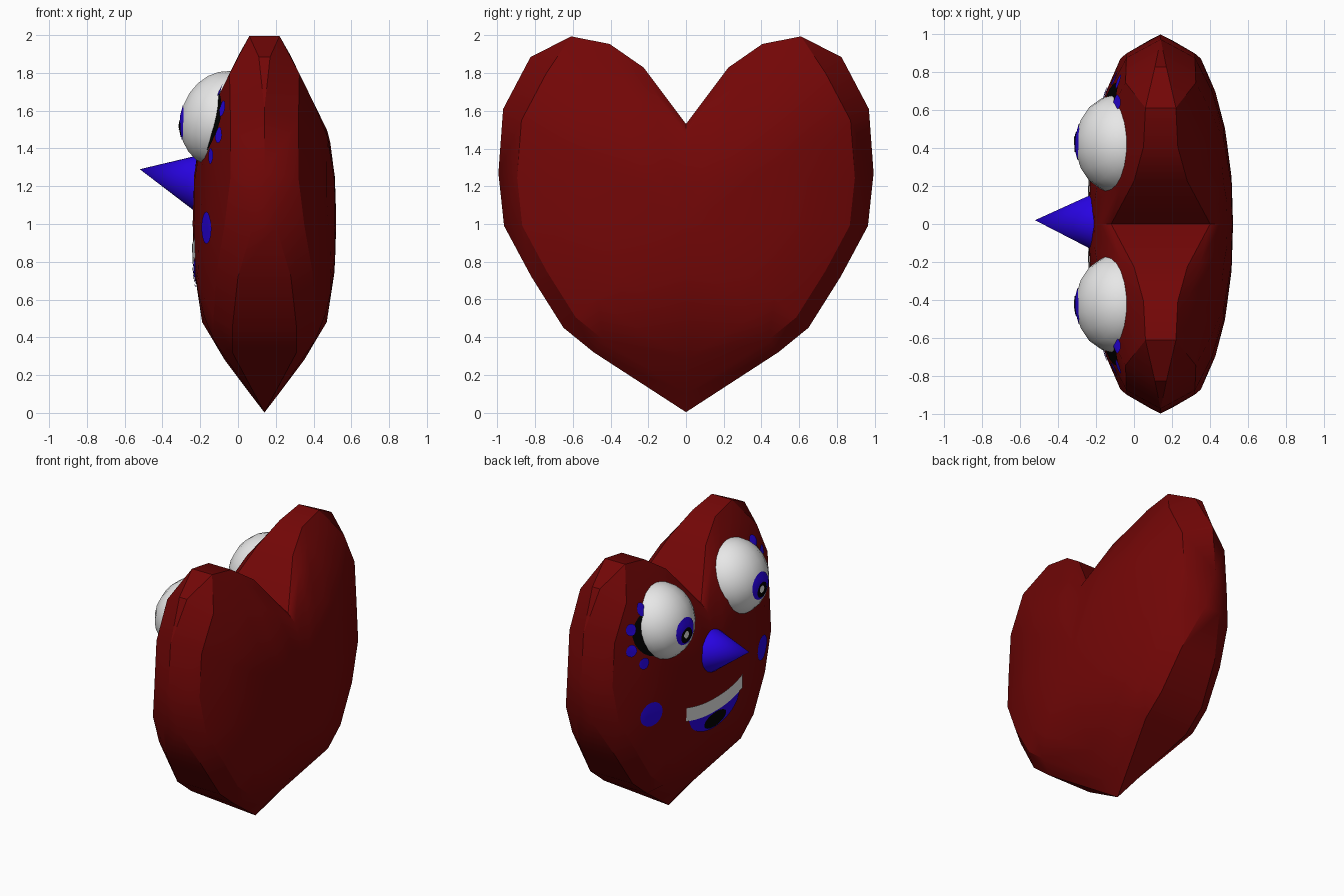
import bpy, bmesh, math
from mathutils import Vector, Matrix
from mathutils.bvhtree import BVHTree

if "Cube" in bpy.data.objects:
    bpy.data.objects.remove(bpy.data.objects["Cube"])


def material(name, rgb):
    m = bpy.data.materials.new(name)
    m.diffuse_color = (*rgb, 1)
    m.use_nodes = True
    m.node_tree.nodes["Principled BSDF"].inputs["Base Color"].default_value = m.diffuse_color
    return m


RED = material("deep red", (0.17, 0.002, 0.002))
BLUE = material("violet blue", (0.022, 0.001, 0.8))
WHITE = material("white", (0.8, 0.8, 0.8))
BLACK = material("black", (0.0, 0.0, 0.0))


def finish(bm, name, mat, angle=30):
    """Turn a bmesh into a shaded object; returns its BVH for projecting details."""
    tree = BVHTree.FromBMesh(bm)
    me = bpy.data.meshes.new(name)
    bm.to_mesh(me)
    bm.free()
    me.materials.append(mat)
    ob = bpy.data.objects.new(name, me)
    bpy.context.collection.objects.link(ob)
    bpy.ops.object.select_all(action='DESELECT')
    ob.select_set(True)
    bpy.context.view_layer.objects.active = ob
    bpy.ops.object.shade_smooth_by_angle(angle=math.radians(angle))
    return tree


# Heart body: outline rings shrinking to the centre while the depth swells.
# Each outline point is (y, z, half thickness of the rim): wide at the cleft.
MID_X, MID_Z = 0.14, 1.0
half = [(0.49, 0.32, 0.17), (0.65, 0.45, 0.17), (0.82, 0.72, 0.14), (0.965, 0.99, 0.06),
        (0.995, 1.27, 0), (0.97, 1.61, 0), (0.825, 1.885, 0.03), (0.61, 1.995, 0.08),
        (0.405, 1.955, 0.09), (0.225, 1.83, 0.14)]
outline = [(0, 0.002, 0)] + half + [(0, 1.53, 0.26)] + [(-y, z, r) for y, z, r in reversed(half)]
RINGS = [(1, 0), (0.9, 0.18), (0.72, 0.27), (0.52, 0.33), (0.26, 0.37)]

bm = bmesh.new()
n = len(outline)
rims = []
for side in (-1, 1):
    rows = []
    for s, depth in RINGS:
        row = []
        for y, z, rim in outline:
            zz = MID_Z + (z - MID_Z) * s
            d = min(rim + (1 - rim / 0.38) * depth, 0.75 * zz, 0.085 + 0.49 * (2 - zz))
            if s == 1:
                d = rim
            row.append(bm.verts.new((MID_X + side * d, y * s, zz)))
        rows.append(row)
    rims.append(rows[0])
    for a, b in zip(rows, rows[1:]):
        for i in range(n):
            j = (i + 1) % n
            bm.faces.new((a[i], a[j], b[j], b[i]))
    tip = bm.verts.new((MID_X + side * 0.38, 0, MID_Z))
    for i in range(n):
        bm.faces.new((rows[-1][i], rows[-1][(i + 1) % n], tip))
# Strip joining both rims over the lobes and through the cleft
for i in range(n):
    j = (i + 1) % n
    if outline[i][2] or outline[j][2]:
        bm.faces.new((rims[0][i], rims[0][j], rims[1][j], rims[1][i]))
bmesh.ops.remove_doubles(bm, verts=bm.verts, dist=1e-4)
bmesh.ops.recalc_face_normals(bm, faces=bm.faces)
bmesh.ops.triangulate(bm, faces=bm.faces)
heart = finish(bm, "heart_body", RED)


def plate(name, mat, tree, grid, lift, closed):
    """Thin painted plate: a grid of (y, z) points dropped onto a surface along +x."""
    bm = bmesh.new()
    rows = []
    for line in grid:
        row = []
        for y, z in line:
            hit = tree.ray_cast(Vector((-2, y, z)), Vector((1, 0, 0)))
            p = hit[0] + hit[1].normalized() * lift if hit[0] else Vector((MID_X, y, z))
            row.append(bm.verts.new(p))
        rows.append(row)
    n = len(rows[0])
    for a, b in zip(rows, rows[1:]):
        for i in range(n if closed else n - 1):
            j = (i + 1) % n
            bm.faces.new((a[i], a[j], b[j], b[i]))
    if closed:
        bm.faces.new(rows[-1])
    bmesh.ops.recalc_face_normals(bm, faces=bm.faces)
    bm.normal_update()
    if sum(f.normal.x for f in bm.faces) > 0:
        bmesh.ops.reverse_faces(bm, faces=bm.faces)
    finish(bm, name, mat)


def disc(name, mat, tree, y, z, ry, rz, lift=0.006, n=16):
    grid = [[(y + k * ry * math.cos(2 * math.pi * i / n), z + k * rz * math.sin(2 * math.pi * i / n))
             for i in range(n)] for k in (1, 0.75, 0.5, 0.25)]
    plate(name, mat, tree, grid, lift, True)


# Eyes, lashes and cheeks, mirrored over y = 0
for side, tag in ((1, "left"), (-1, "right")):
    bm = bmesh.new()
    bmesh.ops.create_uvsphere(bm, u_segments=18, v_segments=12, radius=1)
    bm.transform(Matrix.Translation((-0.08, side * 0.42, 1.555))
                 @ Matrix.Rotation(math.radians(21), 4, 'Y')
                 @ Matrix.Diagonal((0.225, 0.262, 0.26, 1)))
    eye = finish(bm, tag + "_eye", WHITE, 40)
    disc(tag + "_iris", BLUE, eye, side * 0.43, 1.54, 0.095, 0.095, 0.004)
    disc(tag + "_pupil", BLACK, eye, side * 0.43, 1.515, 0.055, 0.055, 0.007)
    disc(tag + "_eye_glint", WHITE, eye, side * 0.43 + 0.01, 1.525, 0.025, 0.025, 0.0095)
    disc(tag + "_eye_shadow", BLACK, heart, side * 0.54, 1.55, 0.2, 0.17, 0.006, 24)
    for i, (y, z) in enumerate([(0.64, 1.72), (0.745, 1.61), (0.765, 1.47), (0.68, 1.36)]):
        disc(f"{tag}_lash_{i + 1}", BLUE, heart, side * y, z, 0.038, 0.042, 0.009, 12)
    disc(tag + "_cheek", BLUE, heart, side * 0.63, 0.98, 0.09, 0.085)

# Cone nose, tipped slightly upward
bm = bmesh.new()
base, tip = Vector((-0.2, 0.012, 1.222)), Vector((-0.52, 0.02, 1.29))
axis = tip - base
bmesh.ops.create_cone(bm, cap_ends=True, segments=24, radius1=0.155, radius2=0, depth=axis.length)
bm.transform(Matrix.Translation((base + tip) / 2) @ axis.to_track_quat('Z', 'Y').to_matrix().to_4x4())
finish(bm, "nose", BLUE)


# Mouth: curved smile with a row of teeth above
def band(name, mat, width, top, bottom, lift):
    ys = [width * (i / 10 - 1) for i in range(21)]
    grid = [[(y, top(y) + (bottom(y) - top(y)) * k / 4) for y in ys] for k in range(5)]
    plate(name, mat, heart, grid, lift, False)


def smile(y):
    return 0.885 + 0.04 * (y / 0.32) ** 2


def teeth_low(y):
    return smile(y) - 0.1


def lip_low(y):
    return teeth_low(y) - 0.125 * math.sqrt(max(0, 1 - (y / 0.29) ** 2))


band("teeth", WHITE, 0.32, smile, teeth_low, 0.007)
band("mouth", BLUE, 0.29, teeth_low, lip_low, 0.005)
disc("mouth_opening", BLACK, heart, 0, 0.725, 0.125, 0.055, 0.009)
